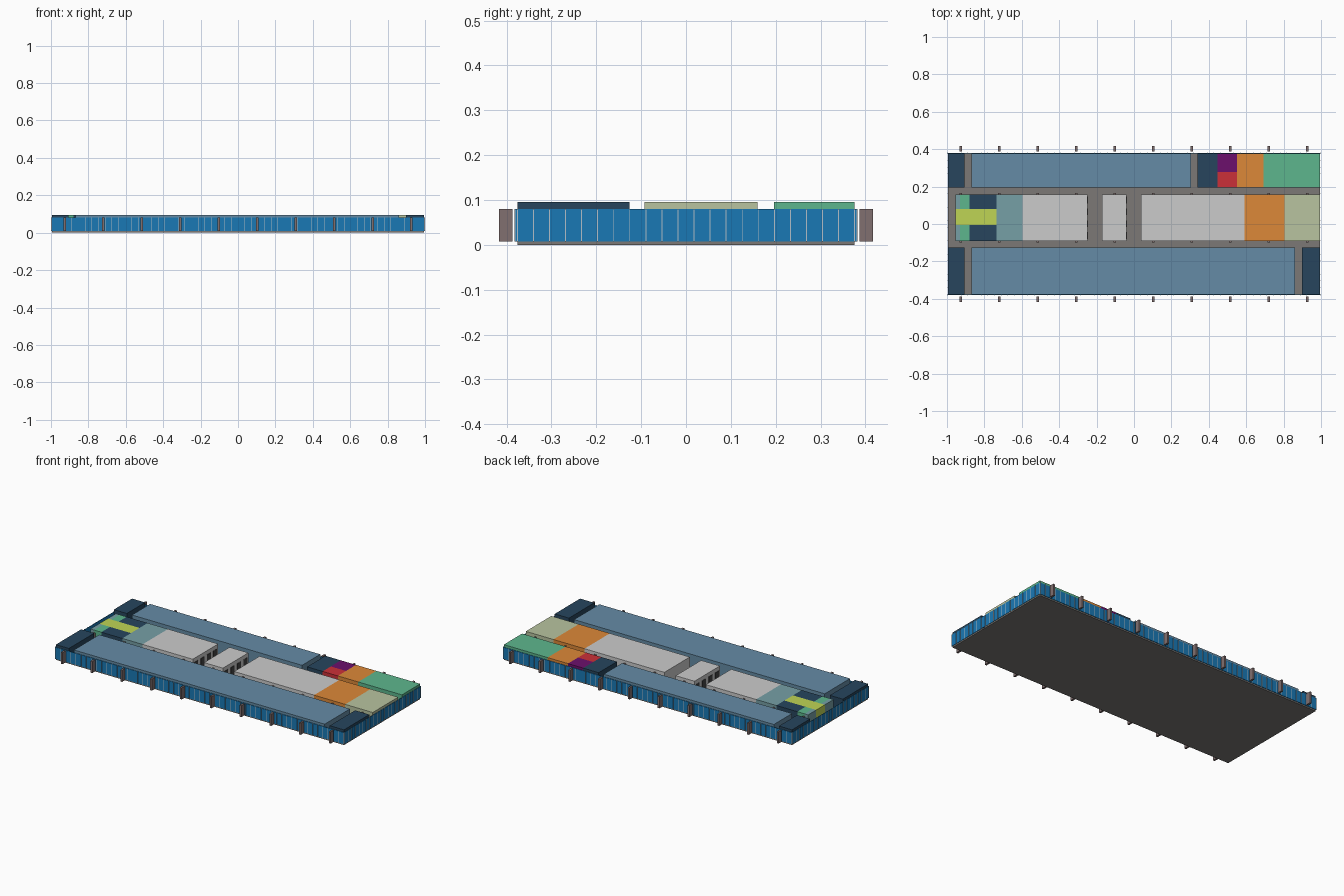
import bpy, bmesh
from mathutils import Matrix, Vector

if "Cube" in bpy.data.objects:
    bpy.data.objects.remove(bpy.data.objects["Cube"])

MATS = {}
COLORS = {
    "slab": (0.20, 0.19, 0.18), "glass": (0.01, 0.19, 0.46), "mullion": (0.45, 0.52, 0.58),
    "column": (0.22, 0.16, 0.16), "navy": (0.02, 0.06, 0.11), "blue": (0.13, 0.26, 0.38),
    "teal": (0.18, 0.35, 0.38), "green": (0.11, 0.47, 0.27), "lime": (0.52, 0.66, 0.09),
    "orange": (0.72, 0.25, 0.04), "olive": (0.48, 0.55, 0.35), "purple": (0.15, 0.005, 0.15),
    "red": (0.60, 0.03, 0.04), "door": (0.06, 0.06, 0.06),
}


def material(key):
    if key not in MATS:
        m = bpy.data.materials.new(key)
        m.diffuse_color = (*COLORS[key], 1)
        m.use_nodes = True
        m.node_tree.nodes["Principled BSDF"].inputs["Base Color"].default_value = m.diffuse_color
        MATS[key] = m
    return MATS[key]


def boxes(name, spans, color=None):
    """One object made of boxes, each given as (x0, x1, y0, y1, z0, z1)."""
    bm = bmesh.new()
    for x0, x1, y0, y1, z0, z1 in spans:
        mat = Matrix.Translation(Vector((x0 + x1, y0 + y1, z0 + z1)) / 2)
        mat = mat @ Matrix.Diagonal((x1 - x0, y1 - y0, z1 - z0, 1))
        bmesh.ops.create_cube(bm, size=1, matrix=mat)
    me = bpy.data.meshes.new(name)
    bm.to_mesh(me)
    bm.free()
    ob = bpy.data.objects.new(name, me)
    bpy.context.collection.objects.link(ob)
    if color:
        me.materials.append(material(color))


FLOOR, HEAD, TOP = 0.008, 0.08, 0.095
X, Y = 0.995, 0.376            # slab half sizes

# Floor slab
boxes("floor_slab", [(-X, X, -Y, Y, 0, FLOOR)], "slab")

# Rooms in three bands, separated by two corridors
SOUTH, CORE, NORTH = (-Y, -0.126), (-0.092, 0.159), (0.196, Y)
LIME = (-0.006, 0.079)
CORE_S, CORE_N = (CORE[0], LIME[0]), (LIME[1], CORE[1])
ROOMS = [
    ("south_west_room", -X, -0.905, SOUTH, "navy"),
    ("south_open_office", -0.87, 0.862, SOUTH, "blue"),
    ("south_east_room", 0.897, X, SOUTH, "navy"),
    ("north_west_room", -X, -0.905, NORTH, "navy"),
    ("north_open_office", -0.87, 0.305, NORTH, "blue"),
    ("north_meeting_room", 0.34, 0.447, NORTH, "navy"),
    ("north_purple_room", 0.447, 0.552, (0.277, Y), "purple"),
    ("north_red_room", 0.447, 0.552, (NORTH[0], 0.277), "red"),
    ("north_orange_room", 0.552, 0.693, NORTH, "orange"),
    ("north_green_room", 0.693, X, NORTH, "green"),
    ("core_lime_room", -0.955, -0.735, LIME, "lime"),
    ("core_teal_room", -0.735, -0.595, CORE, "teal"),
    ("core_west_block", -0.595, -0.248, CORE, None),
    ("core_lift_block", -0.17, -0.04, CORE, None),
    ("core_east_block", 0.038, 0.59, CORE, None),
    ("core_orange_room", 0.59, 0.805, CORE, "orange"),
    ("core_olive_room", 0.805, X, CORE, "olive"),
]
for side, band in (("south", CORE_S), ("north", CORE_N)):
    ROOMS += [
        (f"core_end_room_{side}", -0.955, -0.93, band, "teal"),
        (f"core_green_room_{side}", -0.93, -0.88, band, "green"),
        (f"core_navy_room_{side}", -0.88, -0.735, band, "navy"),
    ]
for name, x0, x1, (y0, y1), color in ROOMS:
    boxes(name, [(x0, x1, y0, y1, FLOOR, TOP)], color)

# Lift doors facing the two lobbies
doors = []
for x0, x1 in ((-0.248, -0.246), (-0.172, -0.17), (-0.04, -0.038)):
    for i in range(4):
        y = CORE[0] + 0.031 + i * 0.063
        doors.append((x0, x1, y - 0.018, y + 0.018, FLOOR, 0.07))
boxes("lift_doors", doors, "door")

# Glass facade on all four sides, with mullions
glass, mullions = [], []
NX, NY = 56, 21
for s in (-1, 1):
    a, b = sorted((s * (Y + 0.001), s * (Y + 0.004)))
    glass.append((-X - 0.003, X + 0.003, a, b, FLOOR, HEAD))
    a, b = sorted((s * (X + 0.001), s * (X + 0.003)))
    glass.append((a, b, -Y - 0.001, Y + 0.001, FLOOR, HEAD))
    for i in range(NX + 1):
        x = -X + 2 * X * i / NX
        a, b = sorted((s * (Y + 0.002), s * (Y + 0.006)))
        mullions.append((x - 0.001, x + 0.001, a, b, FLOOR, HEAD))
    for i in range(NY + 1):
        y = -Y + 2 * Y * i / NY
        a, b = sorted((s * (X + 0.002), s * 1.0))
        mullions.append((a, b, y - 0.001, y + 0.001, FLOOR, HEAD))
boxes("glass_facade", glass, "glass")
boxes("facade_mullions", mullions, "mullion")

# Outer column rows and columns set into the core edges
outer, inner = [], []
for i in range(10):
    x = -0.926 + i * 0.2058
    for s in (-1, 1):
        a, b = sorted((s * 0.387, s * 0.417))
        outer.append((x - 0.006, x + 0.006, a, b, FLOOR, HEAD))
    for y in (-0.085, 0.152):
        inner.append((x - 0.006, x + 0.006, y - 0.014, y + 0.014, FLOOR, HEAD))
boxes("outer_columns", outer, "column")
boxes("inner_columns", inner, "column")
